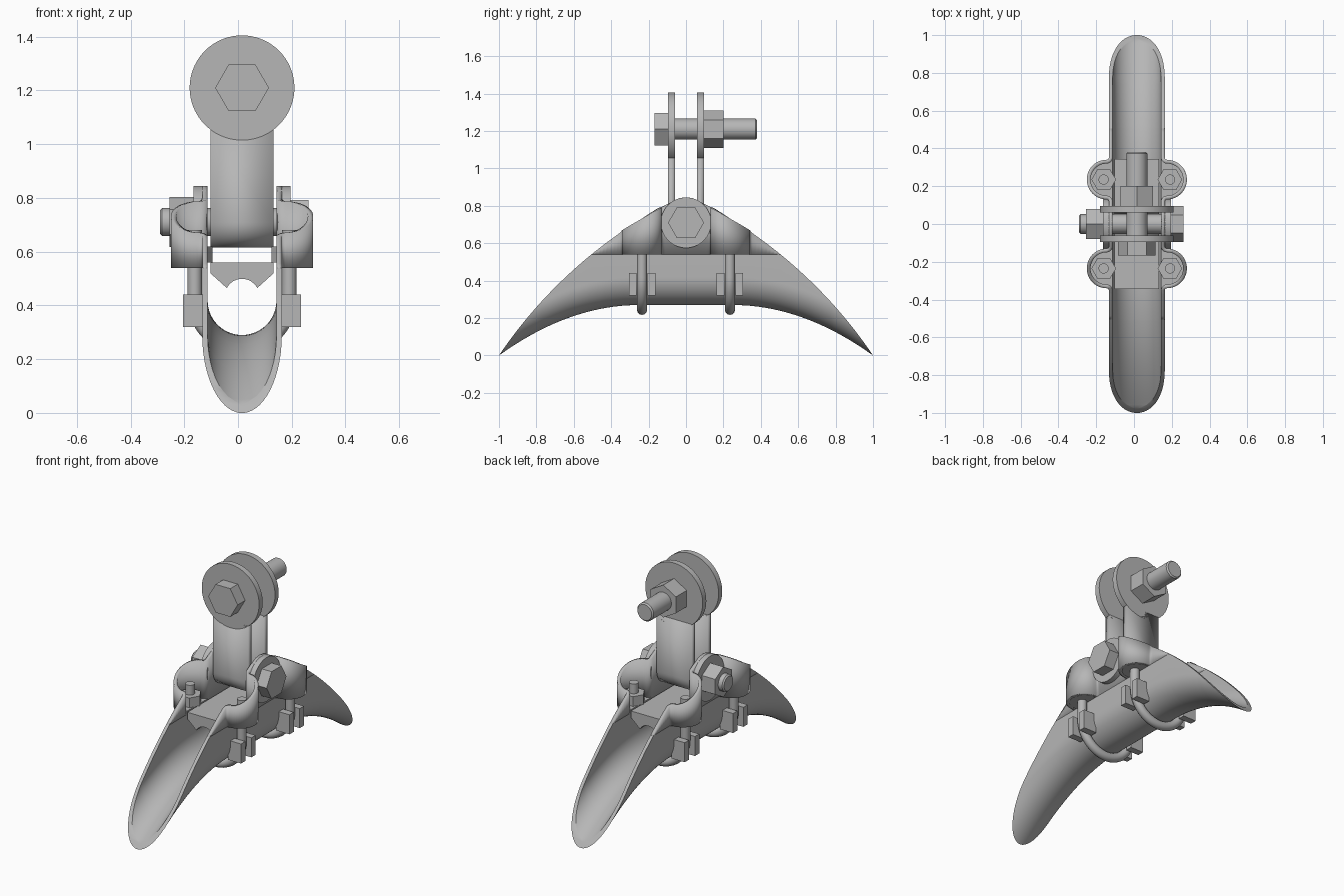
import bpy, bmesh
from math import sin, cos, pi, sqrt, acos, radians
from mathutils import Matrix, Vector

if "Cube" in bpy.data.objects:
    bpy.data.objects.remove(bpy.data.objects["Cube"])

CX = 0.015          # symmetry plane of the clamp
R, T = 0.148, 0.02  # trough radius and wall thickness
SPLIT = 0.54        # height where the bolt pockets begin
PIVOT, EYE = 0.71, 1.21
POCKET_Y, POCKET_X = 0.235, 0.16

steel = bpy.data.materials.new("galvanised grey")
steel.use_nodes = True
steel.diffuse_color = (0.47, 0.47, 0.47, 1)
steel.node_tree.nodes["Principled BSDF"].inputs["Base Color"].default_value = (0.47, 0.47, 0.47, 1)


def finish(obj, angle=35):
    obj.data.materials.append(steel)
    obj.location.x += CX
    bpy.ops.object.select_all(action='DESELECT')
    obj.select_set(True)
    bpy.context.view_layer.objects.active = obj
    if obj.type == 'MESH':
        bpy.ops.object.shade_smooth_by_angle(angle=radians(angle))
    return obj


def from_bmesh(name, bm):
    bmesh.ops.remove_doubles(bm, verts=bm.verts, dist=1e-5)
    bmesh.ops.recalc_face_normals(bm, faces=bm.faces)
    mesh = bpy.data.meshes.new(name)
    bm.to_mesh(mesh)
    bm.free()
    obj = bpy.data.objects.new(name, mesh)
    bpy.context.collection.objects.link(obj)
    return obj


def rod(name, axis, radius, start, end, at, sides=48, turn=0, chamfer=0):
    """Cylinder or hexagon along axis from start to end; at = the other two coordinates."""
    bm = bmesh.new()
    spin = Matrix.Rotation(turn, 4, 'Z')
    bmesh.ops.create_cone(bm, cap_ends=True, segments=sides, radius1=radius,
                          radius2=radius, depth=end - start, matrix=spin)
    mid = (start + end) / 2
    if axis == 'X':
        place = Matrix.Translation((mid, at[0], at[1])) @ Matrix.Rotation(pi / 2, 4, 'Y')
    elif axis == 'Y':
        place = Matrix.Translation((at[0], mid, at[1])) @ Matrix.Rotation(-pi / 2, 4, 'X')
    else:
        place = Matrix.Translation((at[0], at[1], mid))
    bm.transform(place)
    obj = from_bmesh(name, bm)
    if chamfer:
        mod = obj.modifiers.new("chamfer", 'BEVEL')
        mod.width, mod.segments, mod.limit_method = chamfer, 1, 'ANGLE'
        mod.angle_limit = radians(50)
    return finish(obj)


def prism(name, outline, direction):
    bm = bmesh.new()
    face = bm.faces.new([bm.verts.new(p) for p in outline])
    out = bmesh.ops.extrude_face_region(bm, geom=[face])
    verts = [v for v in out["geom"] if isinstance(v, bmesh.types.BMVert)]
    bmesh.ops.translate(bm, verts=verts, vec=direction)
    return finish(from_bmesh(name, bm))


def sheet(name, edge_a, edge_b, thickness):
    bm = bmesh.new()
    a = [bm.verts.new(p) for p in edge_a]
    b = [bm.verts.new(p) for p in edge_b]
    for i in range(len(a) - 1):
        bm.faces.new((a[i], a[i + 1], b[i + 1], b[i]))
    obj = from_bmesh(name, bm)
    mod = obj.modifiers.new("thickness", 'SOLIDIFY')
    mod.thickness, mod.offset, mod.use_even_offset = thickness, 0, True
    return finish(obj)


def arc(cx, cy, r, a0, a1, n):
    return [(cx + r * cos(radians(a0 + (a1 - a0) * i / n)),
             cy + r * sin(radians(a0 + (a1 - a0) * i / n))) for i in range(n + 1)]


def top_z(y):
    u = abs(y)
    if u < 0.06:
        return PIVOT + sqrt(0.135 ** 2 - u * u)
    return max(0, sqrt(2.505 ** 2 - (u + 1.075) ** 2) - 1.403)


def bottom_z(y):
    return 0.27 * (1 - (max(0, abs(y) - 0.25) / 0.75) ** 2)


# Trough: a U section lofted along y, clipped by the arched top edge
def u_curve(r, z_low, z_top, n=28):
    h = max(0, z_top - z_low)
    a = acos(max(0, 1 - h / r))
    pts = [(r * sin(a * (2 * i / n - 1)), z_low + r - r * cos(a * (2 * i / n - 1)))
           for i in range(n + 1)]
    side = pts[-1][0]
    return [(-side, z_top)] + pts + [(side, z_top)]


STRIP_END = 0.506
stations = sorted([sin(pi / 2 * i / 32) for i in range(-32, 33)] + [-STRIP_END, STRIP_END])
bm = bmesh.new()
rings = []
for y in stations:
    low, high = bottom_z(y), min(top_z(y), SPLIT)
    high = max(high, low)
    section = u_curve(R, low, high) + u_curve(R - T, min(low + T, high), high)[::-1]
    rings.append([bm.verts.new((x, y, z)) for x, z in section])
for p, q in zip(rings, rings[1:]):
    for i in range(len(p)):
        j = (i + 1) % len(p)
        bm.faces.new((p[i], p[j], q[j], q[i]))
bmesh.ops.dissolve_degenerate(bm, dist=1e-5, edges=bm.edges)
finish(from_bmesh("trough", bm))

# Upper side walls with rounded pockets for the U-bolts
WALL, FILLET, LOBE = R - T / 2, 0.022, 0.095
near, far = POCKET_Y - LOBE - FILLET, POCKET_Y + LOBE + FILLET
pocket = (arc(POCKET_X, near, FILLET, 180, 90, 5)
          + arc(POCKET_X, POCKET_Y, LOBE, -90, 90, 24)[1:]
          + arc(POCKET_X, far, FILLET, 270, 180, 5)[1:])
half = ([(WALL, near * i / 12) for i in range(12)] + pocket
        + [(WALL, far + (STRIP_END - far) * i / 8) for i in range(1, 9)])
plan = [(x, -y) for x, y in half[:0:-1]] + half

for side, word in ((1, "left"), (-1, "right")):
    sheet(word + "_upper_wall", [(side * x, y, SPLIT) for x, y in plan],
          [(side * x, y, top_z(y)) for x, y in plan], T)
    inner, outer = sorted((side * 0.13, side * 0.18))
    rod(word + "_pivot_boss", 'X', 0.135, inner, outer, (0, PIVOT), 64)

    for end, place in ((-1, "front"), (1, "back")):
        tag = place + "_" + word
        y0 = end * POCKET_Y
        # Pocket floor, nut and guide blocks
        floor = [(R - T, -0.1)] + arc(POCKET_X, 0, 0.1, -90, 90, 20) + [(R - T, 0.1)]
        prism(tag + "_pocket_floor", [(side * x, y0 + y, SPLIT) for x, y in floor], (0, 0, T))
        rod(tag + "_clamp_nut", 'Z', 0.065, 0.56, 0.62, (side * 0.175, y0), 6, pi / 2)
        for k in (-1, 1):
            yb = y0 + k * 0.05
            block = [(side * x, yb - 0.021, z) for x, z in
                     ((0.13, 0.32), (0.22, 0.32), (0.22, 0.44), (0.13, 0.44))]
            prism(tag + "_guide_block", block, (0, 0.042, 0))

# U-bolts hugging the trough from below
for end, place in ((-1, "front"), (1, "back")):
    path = [(-0.176, 0.68)] + arc(0, 0.42, 0.176, 180, 360, 32) + [(0.176, 0.68)]
    curve = bpy.data.curves.new(place + "_u_bolt", 'CURVE')
    curve.dimensions = '3D'
    curve.bevel_depth, curve.bevel_resolution, curve.use_fill_caps = 0.027, 5, True
    spline = curve.splines.new('POLY')
    spline.points.add(len(path) - 1)
    for point, (x, z) in zip(spline.points, path):
        point.co = (x, end * POCKET_Y, z, 1)
    obj = bpy.data.objects.new(place + "_u_bolt", curve)
    bpy.context.collection.objects.link(obj)
    finish(obj)

# Keeper block with a groove for the cable
groove = arc(0, 0.435, 0.064, 152, 28, 12)
keeper = ([(-0.118, 0.56), (-0.118, 0.52), (-0.057, 0.465)] + groove
          + [(0.057, 0.465), (0.118, 0.52), (0.118, 0.56)])
prism("keeper_block", [(x, -0.345, z) for x, z in keeper], (0, 0.69, 0))

# Hanger strap looped under the pivot, with round eye plates
loop = [(-0.0775, 1.06)] + arc(0, PIVOT, 0.0775, 180, 360, 24) + [(0.0775, 1.06)]
sheet("hanger_strap", [(-0.118, y, z) for y, z in loop],
      [(0.118, y, z) for y, z in loop], 0.035)
rod("front_eye_plate", 'Y', 0.195, -0.095, -0.06, (0, EYE), 72)
rod("back_eye_plate", 'Y', 0.195, 0.06, 0.095, (0, EYE), 72)

# Pivot bolt
rod("pivot_shaft", 'X', 0.052, -0.305, 0.2, (0, PIVOT), chamfer=0.008)
rod("pivot_nut", 'X', 0.093, -0.27, -0.18, (0, PIVOT), 6, pi / 2)
rod("pivot_head", 'X', 0.096, 0.18, 0.247, (0, PIVOT), 6)

# Eye bolt
rod("eye_shaft", 'Y', 0.056, -0.1, 0.38, (0, EYE), chamfer=0.008)
rod("eye_head", 'Y', 0.1, -0.168, -0.095, (0, EYE), 6, pi / 2)
rod("eye_nut", 'Y', 0.1, 0.095, 0.2, (0, EYE), 6)
